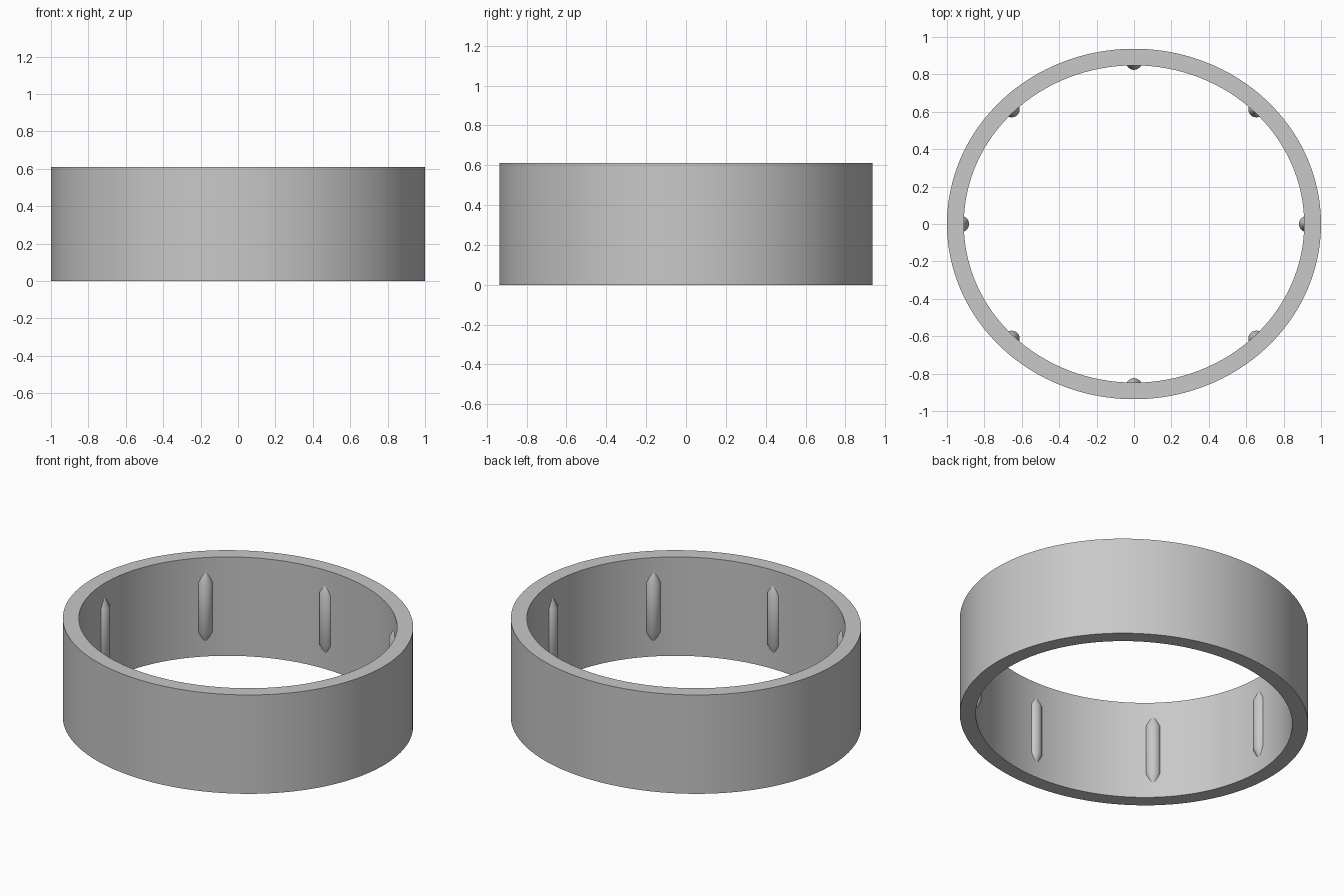
import bpy
import bmesh
import math

cube = bpy.data.objects.get("Cube")
if cube:
    bpy.data.objects.remove(cube, do_unlink=True)

HEIGHT = 0.61
OUTER = (1.0, 0.937)
INNER = (0.91, 0.848)
RIB_PATH = (0.925, 0.867)
RIB_RADIUS = 0.043

grey = bpy.data.materials.new("light_grey")
grey.use_nodes = True
colour = (0.58, 0.58, 0.58, 1)
grey.diffuse_color = colour
grey.node_tree.nodes["Principled BSDF"].inputs["Base Color"].default_value = colour


def lathe(name, profile, segments, closed):
    """Sweep (radius x, radius y, z) rows around the z axis."""
    bm = bmesh.new()
    rows = []
    for rx, ry, z in profile:
        angles = [math.tau * i / segments for i in range(segments)]
        rows.append([bm.verts.new((rx * math.cos(a), ry * math.sin(a), z)) for a in angles])
    pairs = list(zip(rows, rows[1:]))
    if closed:
        pairs.append((rows[-1], rows[0]))
    else:
        bm.faces.new(rows[0])
        bm.faces.new(rows[-1])
    for low, high in pairs:
        for i in range(segments):
            j = (i + 1) % segments
            bm.faces.new((low[i], low[j], high[j], high[i]))
    bmesh.ops.recalc_face_normals(bm, faces=bm.faces)
    mesh = bpy.data.meshes.new(name)
    bm.to_mesh(mesh)
    bm.free()
    mesh.materials.append(grey)
    obj = bpy.data.objects.new(name, mesh)
    bpy.context.collection.objects.link(obj)
    bpy.ops.object.select_all(action="DESELECT")
    obj.select_set(True)
    bpy.context.view_layer.objects.active = obj
    bpy.ops.object.shade_smooth_by_angle(angle=math.radians(30))
    return obj


# Slightly oval band with square edges
lathe("band", [(*OUTER, 0), (*OUTER, HEIGHT), (*INNER, HEIGHT), (*INNER, 0)], 128, True)

# Eight upright grip ribs with tapered ends, half sunk in the inner wall
rib_rows = [(0.012, 0.085), (RIB_RADIUS, 0.15),
            (RIB_RADIUS, HEIGHT - 0.15), (0.012, HEIGHT - 0.085)]
for i in range(8):
    angle = math.tau * i / 8
    rib = lathe(f"grip_rib_{i + 1}", [(r, r, z) for r, z in rib_rows], 24, False)
    rib.location = (RIB_PATH[0] * math.cos(angle), RIB_PATH[1] * math.sin(angle), 0)
